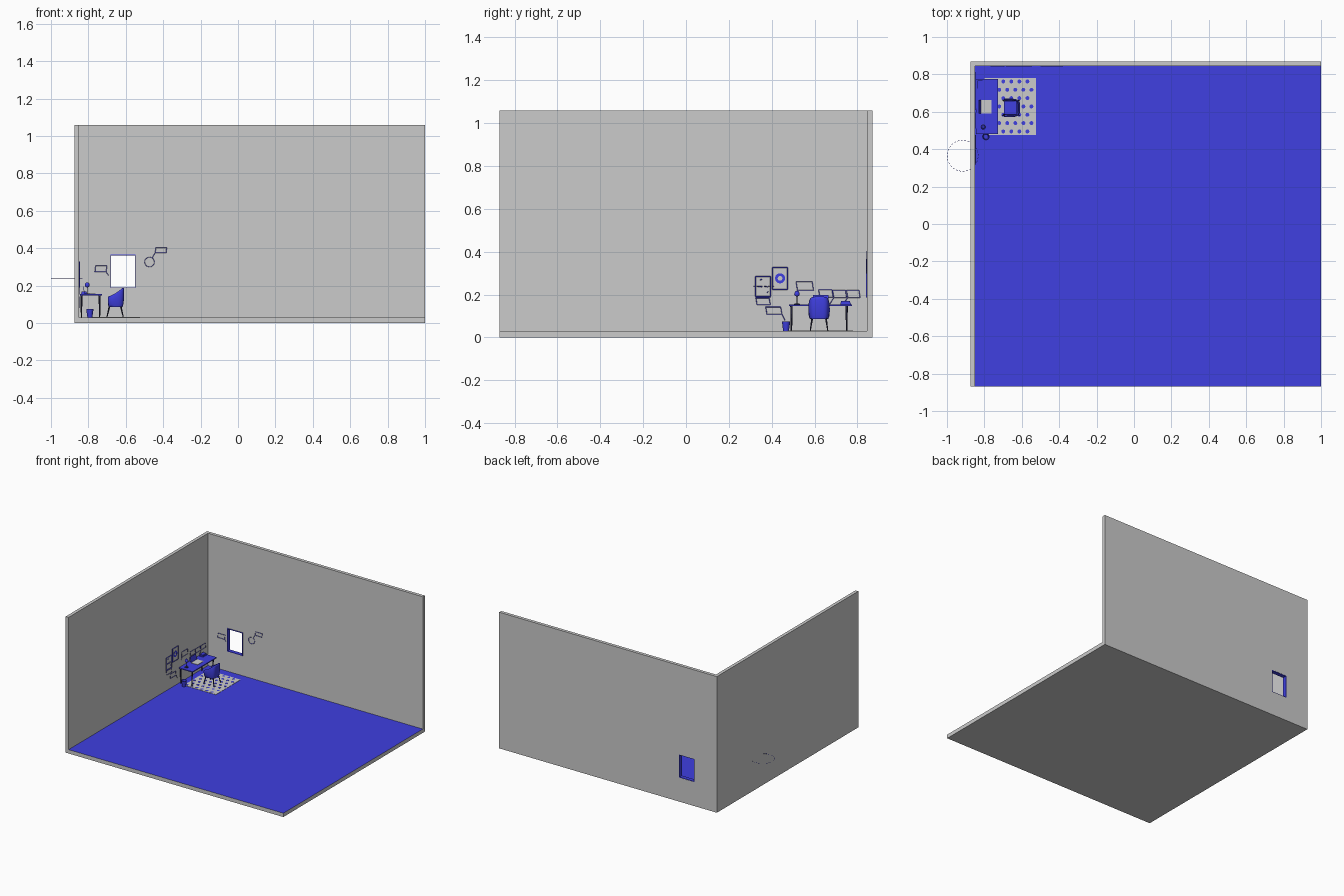
import bpy, bmesh, math
from mathutils import Vector, Matrix

if "Cube" in bpy.data.objects:
    bpy.data.objects.remove(bpy.data.objects["Cube"])


def material(name, rgb):
    m = bpy.data.materials.new(name)
    m.diffuse_color = (*rgb, 1)
    m.use_nodes = True
    m.node_tree.nodes["Principled BSDF"].inputs["Base Color"].default_value = m.diffuse_color
    return m


BLUE = material("blue", (0.05, 0.05, 0.75))
DARK = material("dark", (0.02, 0.02, 0.05))


def finish(name, bm, mat=None, smooth=False):
    bmesh.ops.recalc_face_normals(bm, faces=bm.faces)
    me = bpy.data.meshes.new(name)
    bm.to_mesh(me)
    bm.free()
    ob = bpy.data.objects.new(name, me)
    bpy.context.collection.objects.link(ob)
    if mat:
        me.materials.append(mat)
    if smooth:
        bpy.ops.object.select_all(action='DESELECT')
        ob.select_set(True)
        bpy.context.view_layer.objects.active = ob
        bpy.ops.object.shade_smooth_by_angle(angle=math.radians(40))
    return ob


def add_box(bm, x, y, z):
    mid = [(a + b) / 2 for a, b in (x, y, z)]
    size = [b - a for a, b in (x, y, z)]
    bmesh.ops.create_cube(bm, size=1, matrix=Matrix.Translation(mid) @ Matrix.Diagonal((*size, 1)))


def box(name, x, y, z, mat=None):
    bm = bmesh.new()
    add_box(bm, x, y, z)
    return finish(name, bm, mat)


def bars(name, segments, r1, r2, sides, mat):
    """Straight rods between point pairs, joined in one object."""
    bm = bmesh.new()
    for a, b in segments:
        a, b = Vector(a), Vector(b)
        d = b - a
        m = Matrix.Translation((a + b) / 2) @ d.to_track_quat('Z', 'Y').to_matrix().to_4x4()
        bmesh.ops.create_cone(bm, cap_ends=True, segments=sides, radius1=r1, radius2=r2, depth=d.length, matrix=m)
    return finish(name, bm, mat, sides > 6)


def loop(points):
    return list(zip(points, points[1:] + points[:1]))


def lathe(name, profile, centre, mat, axis='Z', steps=32, closed=False):
    bm = bmesh.new()
    vs = [bm.verts.new((r, 0, z)) for r, z in profile]
    es = [bm.edges.new(p) for p in zip(vs, vs[1:] + (vs[:1] if closed else []))]
    bmesh.ops.spin(bm, geom=vs + es, cent=(0, 0, 0), axis=(0, 0, 1), angle=math.tau, steps=steps)
    bmesh.ops.remove_doubles(bm, verts=bm.verts, dist=1e-5)
    m = Matrix.Translation(centre)
    if axis == 'X':
        m = m @ Matrix.Rotation(math.pi / 2, 4, 'Y')
    bm.transform(m)
    return finish(name, bm, mat, True)


def on_left(u, v):
    return (-0.847, u, v)


def on_back(u, v):
    return (u, 0.843, v)


def dashes(name, place, r, count, fill, width):
    step = math.tau / count
    arc = lambda t: place(r * math.cos(t), r * math.sin(t))
    segs = [(arc(i * step), arc((i + fill) * step)) for i in range(count)]
    return bars(name, segs, width, width, 4, BLUE)


# Room shell: floor with coloured top, two walls, window opening
floor = box("floor", (-0.85, 1), (-0.87, 0.845), (0, 0.03))
floor.data.materials.append(None)
floor.data.materials.append(BLUE)
for p in floor.data.polygons:
    p.material_index = int(p.normal.z > 0.9)
box("left_wall", (-0.875, -0.85), (-0.87, 0.845), (0, 1.06))
wall = box("back_wall", (-0.875, 1), (0.845, 0.87), (0, 1.06))
cutter = box("window_cutter", (-0.682, -0.548), (0.8, 0.9), (0.187, 0.366))
cutter.hide_render = True
cutter.hide_viewport = True
mod = wall.modifiers.new("window", 'BOOLEAN')
mod.object = cutter
mod.operation = 'DIFFERENCE'
mod.solver = 'EXACT'

# Window frame lining the opening
bm = bmesh.new()
for x, z in (((-0.682, -0.678), (0.187, 0.366)), ((-0.552, -0.548), (0.187, 0.366)),
             ((-0.678, -0.552), (0.187, 0.191)), ((-0.678, -0.552), (0.362, 0.366))):
    add_box(bm, x, (0.839, 0.869), z)
finish("window_frame", bm, BLUE)

# Rug with staggered dots
box("rug", (-0.80, -0.524), (0.476, 0.78), (0.03, 0.032))
bm = bmesh.new()
for row in range(7):
    for col in range(6):
        x = -0.785 + col * 0.043 + (row % 2) * 0.0215
        bmesh.ops.create_cone(bm, cap_ends=True, segments=16, radius1=0.0105, radius2=0.0105, depth=0.001,
                              matrix=Matrix.Translation((x, 0.495 + row * 0.0445, 0.0325)))
finish("rug_dots", bm, BLUE)

# Desk
box("desk_top", (-0.845, -0.727), (0.48, 0.775), (0.147, 0.154), BLUE)
bars("desk_legs", [((x, y, 0.03), (x, y, 0.148)) for x in (-0.837, -0.74) for y in (0.492, 0.75)],
     0.0035, 0.0055, 10, DARK)

# Laptop
box("laptop_base", (-0.818, -0.762), (0.592, 0.664), (0.154, 0.157))
screen = box("laptop_screen", (-0.0012, 0.0012), (0.592, 0.664), (0, 0.042), BLUE)
screen.location = (-0.819, 0, 0.156)
screen.rotation_euler.y = math.radians(-14)

# Stacked books
bm = bmesh.new()
for i in range(3):
    s = i * 0.002
    add_box(bm, (-0.84 + s, -0.805 - s), (0.72 + s, 0.77 - s), (0.154 + i * 0.005, 0.159 + i * 0.005))
finish("books", bm, BLUE)

# Desk lamp
lathe("lamp_stand", [(0, 0.154), (0.014, 0.154), (0.014, 0.157), (0.002, 0.159), (0.002, 0.205), (0, 0.205)],
      (-0.806, 0.518, 0), DARK, steps=16)
lathe("lamp_shade", [(0, 0.218), (0.006, 0.217), (0.011, 0.21), (0.013, 0.202), (0.01, 0.194), (0, 0.19)],
      (-0.806, 0.518, 0), BLUE, steps=20)

# Waste bin
lathe("waste_bin", [(0, 0.03), (0.0135, 0.03), (0.0195, 0.075), (0.0175, 0.075), (0.0125, 0.033), (0, 0.033)],
      (-0.792, 0.467, 0), BLUE)

# Chair: tub shell rising to the back, open toward the desk
bm = bmesh.new()
rows = []
N = 28
for i in range(N + 1):
    t = -0.5 * math.pi + math.pi * i / N
    c, s = max(math.cos(t), 0), math.sin(t)
    x = -0.695 + 0.083 * c ** 0.45
    y = math.copysign(0.047 * abs(s) ** 0.45, s)
    top = 0.140 + 0.05 * c ** 0.6
    rows.append([bm.verts.new((-0.66 + (x + 0.66) * k, 0.621 + y * k, 0.088 + (top - 0.088) * h))
                 for h, k in ((0, 0.86), (0.2, 0.95), (0.6, 1), (0.9, 1), (1, 0.96))])
for a, b in zip(rows, rows[1:]):
    for j in range(4):
        bm.faces.new((a[j], b[j], b[j + 1], a[j + 1]))
bm.faces.new([r[0] for r in rows])
shell = finish("chair_shell", bm, BLUE, True)
solid = shell.modifiers.new("thickness", 'SOLIDIFY')
solid.thickness = 0.006
solid.offset = 0
seat = box("chair_seat", (-0.696, -0.626), (0.585, 0.657), (0.092, 0.112), BLUE)
bev = seat.modifiers.new("soft", 'BEVEL')
bev.width = 0.005
bev.segments = 3
bars("chair_legs", [((-0.657 + sx * 0.044, 0.621 + sy * 0.041, 0.03), (-0.657 + sx * 0.03, 0.621 + sy * 0.032, 0.09))
                    for sx in (-1, 1) for sy in (-1, 1)], 0.0025, 0.0045, 10, DARK)

# Pictures on the left wall
for i, (y0, y1, z0, z1) in enumerate(((0.325, 0.395, 0.19, 0.285), (0.404, 0.474, 0.224, 0.327))):
    pts = [on_left(*p) for p in ((y0, z0), (y1, z0), (y1, z1), (y0, z1))]
    bars(f"picture_frame_{i + 1}", loop(pts), 0.0025, 0.0025, 4, BLUE)
    box(f"picture_sheet_{i + 1}", (-0.85, -0.848), (y0, y1), (z0, z1))
lathe("picture_ring", [(0.011, 0), (0.0235, 0), (0.0235, 0.003), (0.011, 0.003)],
      (-0.849, 0.439, 0.276), BLUE, axis='X', closed=True)
bars("picture_strokes", [(on_left(0.345, 0.268), on_left(0.355, 0.272)), (on_left(0.335, 0.238), on_left(0.355, 0.236)),
                         (on_left(0.365, 0.239), on_left(0.382, 0.236)), (on_left(0.378, 0.21), on_left(0.384, 0.214))],
     0.002, 0.002, 4, BLUE)

# Blank tags with leader lines: corner, size, leader start and end
tags = [(on_left, 0.332, 0.152, 0.062, 0.032, (0.37, 0.184), (0.365, 0.19)),
        (on_left, 0.378, 0.108, 0.07, 0.034, (0.448, 0.108), (0.462, 0.08)),
        (on_left, 0.52, 0.22, 0.075, 0.04, (0.52, 0.222), (0.512, 0.2)),
        (on_left, 0.625, 0.188, 0.062, 0.034, (0.625, 0.188), (0.61, 0.16)),
        (on_left, 0.69, 0.186, 0.06, 0.034, (0.69, 0.186), (0.672, 0.157)),
        (on_left, 0.755, 0.186, 0.058, 0.034, (0.755, 0.186), (0.735, 0.157)),
        (on_back, -0.765, 0.273, 0.06, 0.034, (-0.705, 0.273), (-0.692, 0.255)),
        (on_back, -0.443, 0.375, 0.058, 0.028, (-0.443, 0.375), (-0.458, 0.35))]
for i, (place, u, v, w, h, a, b) in enumerate(tags):
    lean = -0.006 if place is on_left else 0.004
    pts = [place(u, v), place(u + w, v), place(u + w + lean, v + h), place(u + lean, v + h)]
    bars(f"tag_{i + 1}", loop(pts) + [(place(*a), place(*b))], 0.0014, 0.0014, 4, BLUE)

# Dashed circles: one on the back wall, one flat through the left wall
dashes("wall_circle", lambda u, v: on_back(u - 0.473, v + 0.326), 0.026, 20, 0.7, 0.0015)
dashes("flat_circle", lambda u, v: (u - 0.916, v + 0.365, 0.24), 0.083, 28, 0.55, 0.0012)
